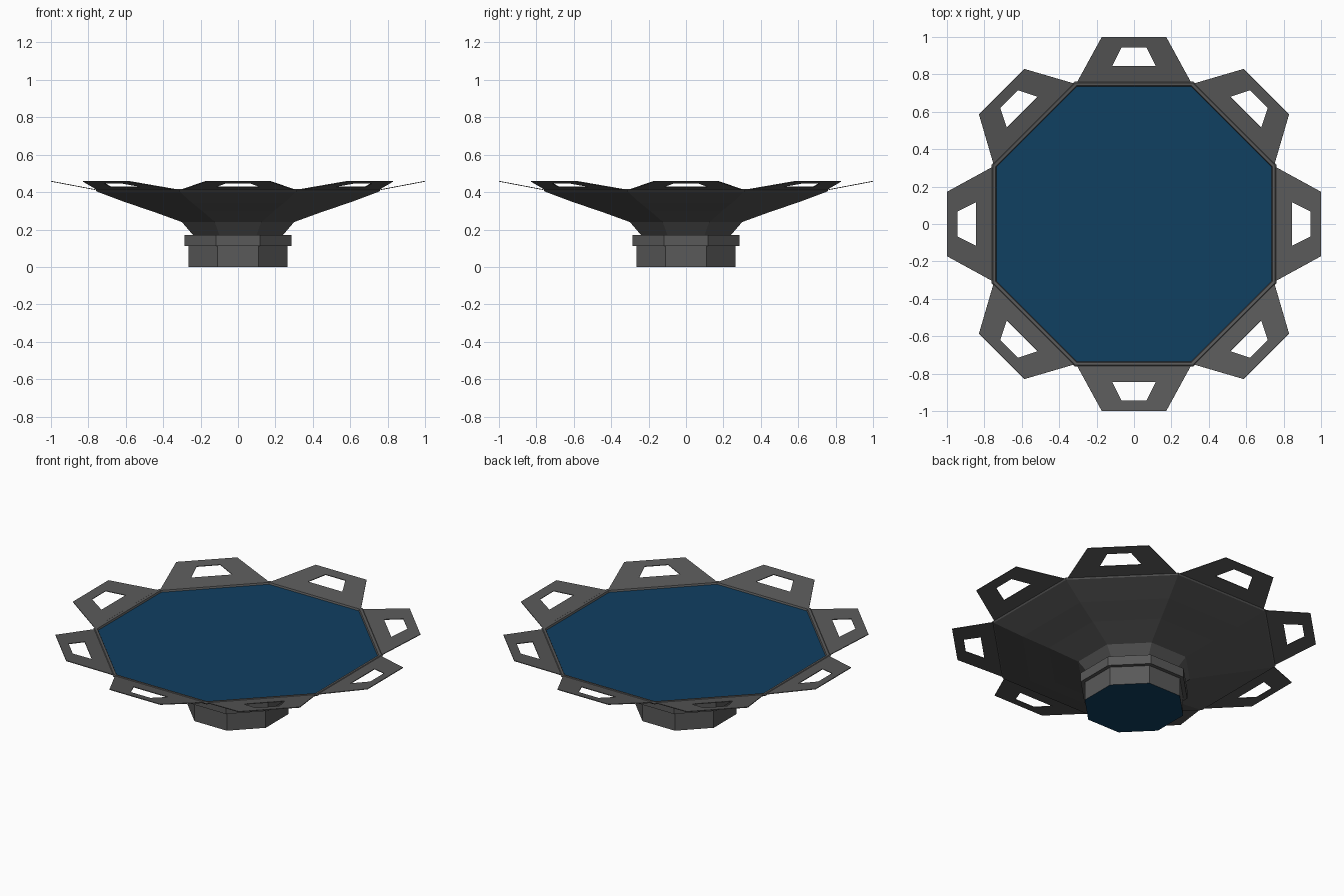
import bpy
import math

if "Cube" in bpy.data.objects:
    bpy.data.objects.remove(bpy.data.objects["Cube"])

SIDES = 8
CORNER = 1 / math.cos(math.pi / SIDES)   # apothem to corner radius


def material(name, rgb):
    m = bpy.data.materials.new(name)
    m.diffuse_color = (*rgb, 1)
    m.use_nodes = True
    m.node_tree.nodes["Principled BSDF"].inputs["Base Color"].default_value = m.diffuse_color
    return m


GREY = material("dark_grey", (0.1, 0.1, 0.1))
BLUE = material("deep_blue", (0.005, 0.05, 0.12))


def add_mesh(name, verts, faces, mat):
    me = bpy.data.meshes.new(name)
    me.from_pydata(verts, [], faces)
    me.materials.append(mat)
    ob = bpy.data.objects.new(name, me)
    bpy.context.collection.objects.link(ob)
    return ob


def ring(apothem, z):
    r = apothem * CORNER
    angles = [math.tau * (i + 0.5) / SIDES for i in range(SIDES)]
    return [(r * math.cos(a), r * math.sin(a), z) for a in angles]


def lathe(name, profile, mat=GREY):
    """Octagonal shell through (apothem, z) points, listed bottom outside upward."""
    verts = [v for p in profile for v in ring(*p)]
    faces = []
    for k in range(len(profile) - 1):
        for i in range(SIDES):
            j = (i + 1) % SIDES
            a, b = k * SIDES, (k + 1) * SIDES
            faces.append((a + i, a + j, b + j, b + i))
    return add_mesh(name, verts, faces, mat)


# Foot and the collar around its top
lathe("foot", [(0.265, 0), (0.265, 0.115)])
lathe("collar", [(0.265, 0.113), (0.287, 0.113), (0.287, 0.17), (0.24, 0.17)])

# Flared bowl
lathe("bowl", [(0.24, 0.17), (0.30, 0.24), (0.46, 0.298), (0.60, 0.345), (0.755, 0.403)])

# Raised rim around the panel
lathe("rim", [(0.755, 0.403), (0.762, 0.412), (0.755, 0.417), (0.74, 0.415), (0.735, 0.403)])

# Blue panel on top and blue disc underneath
add_mesh("top_panel", ring(0.737, 0.405), [tuple(range(SIDES))], BLUE)
add_mesh("bottom_panel", ring(0.265, 0), [tuple(reversed(range(SIDES)))], BLUE)


# Tilted trapezoid tabs with a window, one per side
def tab_point(r, y):
    return (r, y, 0.412 + (r - 0.757) * 0.046 / 0.243)


outer = [(0.757, -0.305), (1.0, -0.172), (1.0, 0.172), (0.757, 0.305)]
window = [(0.845, -0.117), (0.945, -0.067), (0.945, 0.067), (0.845, 0.117)]
tab_verts = [tab_point(*p) for p in outer + window]
tab_faces = [(i, (i + 1) % 4, 4 + (i + 1) % 4, 4 + i) for i in range(4)]
for n in range(SIDES):
    tab = add_mesh(f"tab_{n + 1}", tab_verts, tab_faces, GREY)
    tab.rotation_euler.z = math.tau * n / SIDES
    solid = tab.modifiers.new("thickness", 'SOLIDIFY')
    solid.thickness = 0.004
    solid.offset = 0
